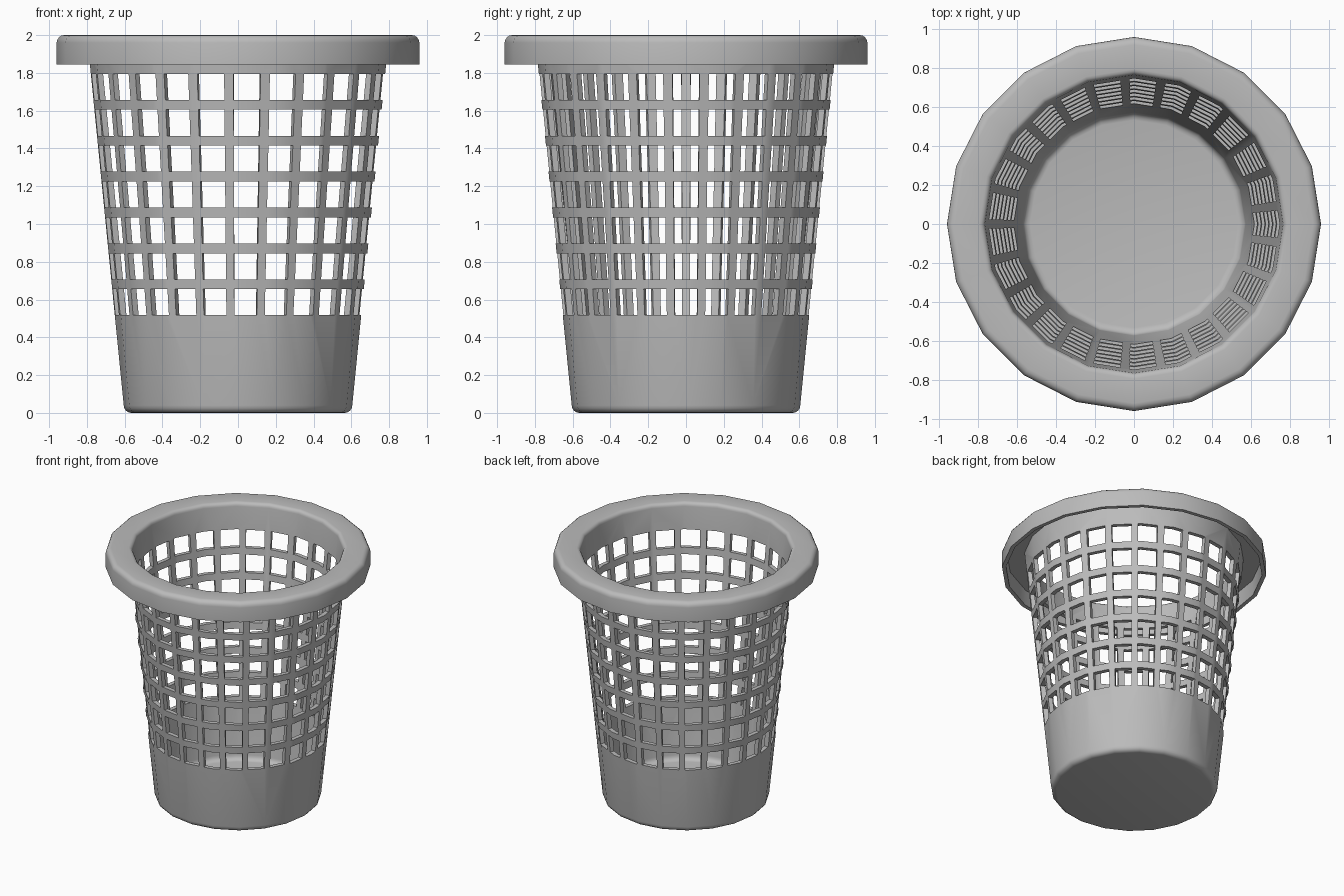
import bpy, bmesh, math
from mathutils import Matrix, Vector

old = bpy.data.objects.get("Cube")
if old:
    bpy.data.objects.remove(old, do_unlink=True)

SIDES = 20           # facets around the basket
COLUMNS, ROWS = 25, 7  # openings around and up the wall
WALL = 0.035


def outer(z):
    """Outer wall radius at a height."""
    return 0.6 + 0.1 * z


def finish(bm, name):
    bmesh.ops.recalc_face_normals(bm, faces=bm.faces)
    mesh = bpy.data.meshes.new(name)
    bm.to_mesh(mesh)
    bm.free()
    obj = bpy.data.objects.new(name, mesh)
    bpy.context.collection.objects.link(obj)
    return obj


def fillet(cx, cz, r, start, end, steps=4):
    """Arc of profile points, angles in degrees."""
    angles = [math.radians(start + (end - start) * i / steps) for i in range(steps + 1)]
    return [(cx + r * math.cos(a), cz + r * math.sin(a)) for a in angles]


# Closed wall section: outer wall, hollow overhanging rim, inner wall, floor
profile = fillet(outer(0) - 0.035, 0.04, 0.04, -90, 0)
profile += [(outer(1.96), 1.965), (0.925, 1.965), (0.93, 1.845), (0.96, 1.845)]
profile += fillet(0.92, 1.96, 0.04, 0, 90)
profile += fillet(outer(2) - WALL + 0.03, 1.97, 0.03, 90, 180)
profile += fillet(outer(0.08) - WALL - 0.04, 0.075, 0.04, 0, -90)

bm = bmesh.new()
ring = [bm.verts.new((r, 0, z)) for r, z in profile]
edges = [bm.edges.new(pair) for pair in zip(ring, ring[1:])]
bmesh.ops.spin(bm, geom=ring + edges, cent=(0, 0, 0), axis=(0, 0, 1),
               angle=math.tau, steps=SIDES)
bmesh.ops.remove_doubles(bm, verts=bm.verts, dist=0.0001)
bmesh.ops.holes_fill(bm, edges=[e for e in bm.edges if e.is_boundary], sides=0)
basket = finish(bm, "basket")

# Wedge cutters for the rows of openings
bm = bmesh.new()
half = math.pi / COLUMNS * 0.74
for row in range(ROWS):
    z = 0.517 + 0.19 * row
    for col in range(COLUMNS):
        turn = Matrix.Rotation(math.tau * col / COLUMNS, 3, 'Z')
        loops = []
        for h in (z, z + 0.138):
            loops.append([bm.verts.new(turn @ Vector((r, s * r * math.tan(half), h)))
                          for r, s in ((0.45, -1), (0.9, -1), (0.9, 1), (0.45, 1))])
        low, high = loops
        bm.faces.new(low)
        bm.faces.new(high)
        for i in range(4):
            j = (i + 1) % 4
            bm.faces.new((low[i], low[j], high[j], high[i]))
cutter = finish(bm, "opening_cutter")
cutter.hide_render = True

cut = basket.modifiers.new("openings", 'BOOLEAN')
cut.operation = 'DIFFERENCE'
cut.solver = 'EXACT'
cut.object = cutter
bpy.context.view_layer.objects.active = basket
basket.select_set(True)
bpy.ops.object.modifier_apply(modifier=cut.name)
bpy.data.objects.remove(cutter, do_unlink=True)

# Plain grey plastic
grey = bpy.data.materials.new("grey_plastic")
grey.use_nodes = True
color = (0.5, 0.5, 0.5, 1)
grey.diffuse_color = color
grey.node_tree.nodes["Principled BSDF"].inputs["Base Color"].default_value = color
basket.data.materials.clear()
basket.data.materials.append(grey)
bpy.ops.object.shade_smooth_by_angle(angle=math.radians(35))
